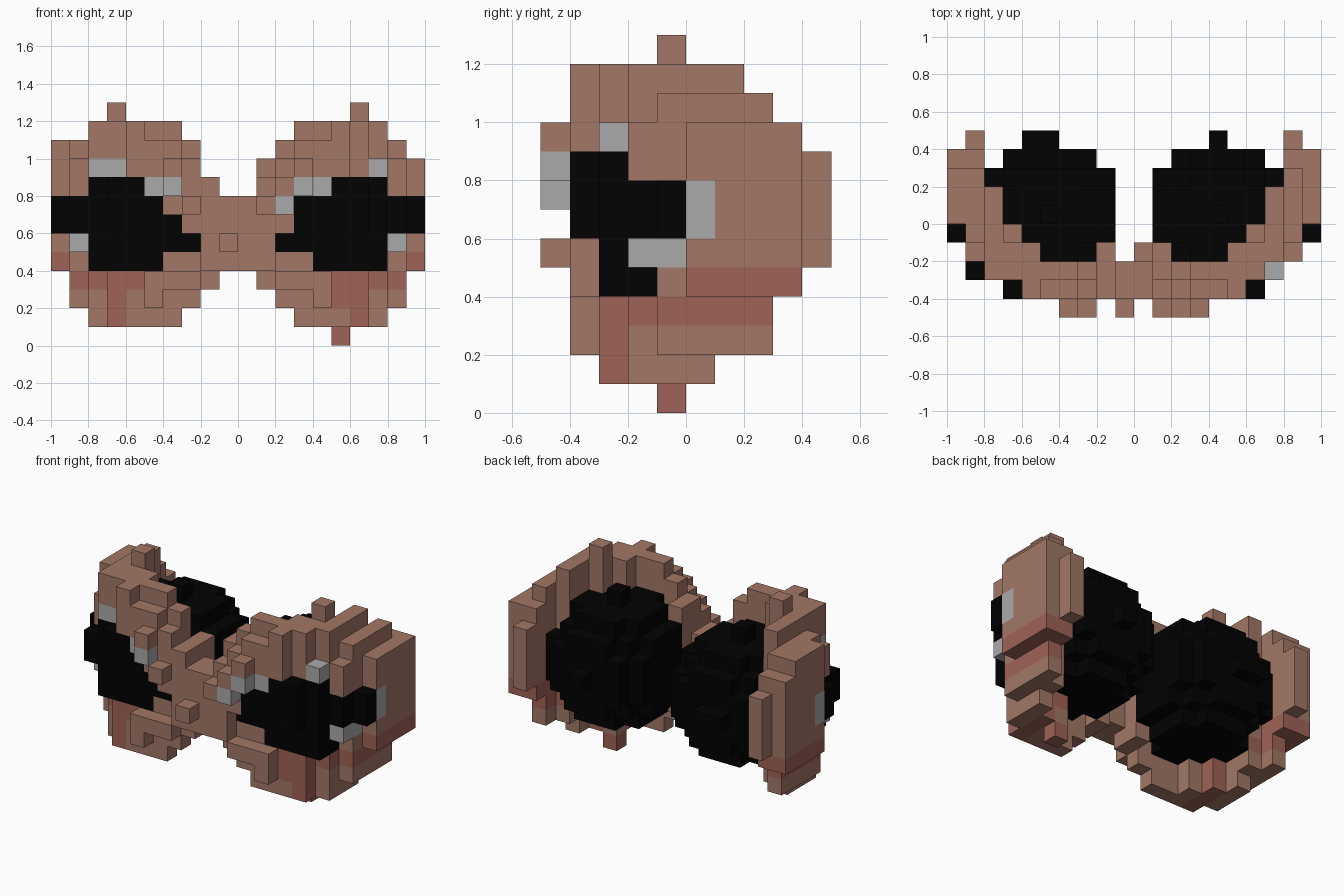
import bpy, bmesh
from mathutils import Vector

cube = bpy.data.objects.get("Cube")
if cube:
    bpy.data.objects.remove(cube, do_unlink=True)

S = 0.1  # size of one block


def material(name, rgb):
    m = bpy.data.materials.new(name)
    m.use_nodes = True
    m.diffuse_color = (*rgb, 1)
    bsdf = m.node_tree.nodes["Principled BSDF"]
    bsdf.inputs["Base Color"].default_value = (*rgb, 1)
    bsdf.inputs["Roughness"].default_value = 0.9
    return m


SKIN, RED, GREY, BLACK = range(4)
MATS = [material("skin", (0.36, 0.185, 0.133)),
        material("red_skin", (0.345, 0.122, 0.092)),
        material("grey", (0.40, 0.40, 0.40)),
        material("black", (0.0005, 0.0005, 0.0005))]


def build_blocks(name, cells):
    """Mesh of the exposed faces of a dict {(x, y, z): material}."""
    bm = bmesh.new()
    verts = {}

    def vert(p):
        key = tuple(p)
        if key not in verts:
            verts[key] = bm.verts.new(Vector(key) * S)
        return verts[key]

    for cell, mat in cells.items():
        for axis in range(3):
            for side in (0, 1):
                step = [0, 0, 0]
                step[axis] = 1 if side else -1
                if tuple(a + b for a, b in zip(cell, step)) in cells:
                    continue
                u, v = (axis + 1) % 3, (axis + 2) % 3
                corners = []
                for a, b in ((0, 0), (1, 0), (1, 1), (0, 1)):
                    p = list(cell)
                    p[axis] += side
                    p[u] += a
                    p[v] += b
                    corners.append(vert(p))
                if not side:
                    corners.reverse()
                bm.faces.new(corners).material_index = mat
    me = bpy.data.meshes.new(name)
    bm.to_mesh(me)
    bm.free()
    for m in MATS:
        me.materials.append(m)
    ob = bpy.data.objects.new(name, me)
    bpy.context.collection.objects.link(ob)
    return ob


# Mask footprint by column k, counted outward from the middle: y start, y end, z low, z high
COLUMNS = [(-4, -2, 4, 8), (-4, -1, 3, 10), (-4, -2, 2, 11), (-4, -2, 1, 12),
           (-4, -2, 1, 12), (-4, -1, 1, 12), (-4, 0, 1, 12), (-3, 2, 1, 12),
           (-2, 5, 2, 11), (-1, 4, 4, 10)]
# Height limits by depth, and for single front columns
DEPTH = {-4: (2, 12), 1: (2, 12), 2: (2, 11), 3: (4, 10), 4: (5, 9)}
SINGLE = {(1, -4): (4, 9), (2, -4): (3, 10), (3, -4): (3, 11), (4, -4): (2, 11),
          (5, -4): (6, 12), (6, -4): (6, 9), (7, -3): (4, 12), (8, -2): (5, 10),
          (9, -1): (6, 8)}

# Painted eye patches: black column range by height, and grey glints (k, z)
PATCH = {1: {4: (4, 8), 5: (2, 8), 6: (3, 10), 7: (3, 10), 8: (5, 8)},
         -1: {4: (4, 8), 5: (2, 8), 6: (3, 10), 7: (4, 10), 8: (5, 8)}}
GLINTS = {1: {(3, 8), (4, 8), (2, 7), (7, 9), (8, 5)},
          -1: {(3, 8), (4, 8), (6, 9), (7, 9), (8, 5)}}
# Extra blocks (k, y, z): bumps on the front, tip on top, drip under one eye
EXTRAS = {1: [(3, -5, 8), (2, -5, 7), (1, -5, 7), (2, -5, 8), (3, -5, 9), (6, -1, 12),
              (0, -2, 5), (0, -2, 6), (5, -1, 0), (5, -1, 1), (5, -1, 2)],
          -1: [(3, -5, 8), (2, -5, 7), (3, -5, 9), (0, -5, 5), (6, -1, 12),
               (8, -3, 6), (8, -3, 7)]}


def colour(side, k, y, z):
    if y < 0:
        if (k, z) in GLINTS[side]:
            return GREY
        lo, hi = PATCH[side].get(z, (0, 0))
        if lo <= k < hi:
            return BLACK
    if k == 9 and y == 0 and z in (6, 7):
        return GREY
    if (z == 3 and k >= 5) or (z == 4 and k >= 8 and y >= 0):
        return RED
    if z < 3 and (k == 6 or (k == 5 and side > 0 and z != 1)) and y < 0:
        return RED
    return SKIN


# Curved mask around both eyes
mask = {}
for side in (1, -1):
    def put(k, y, z):
        mask[(k if side > 0 else -k - 1, y, z)] = colour(side, k, y, z)

    for k, (y0, y1, z0, z1) in enumerate(COLUMNS):
        if side < 0:
            z1 += {1: -1, 9: 1}.get(k, 0)
        for y in range(y0, y1):
            lo, hi = DEPTH.get(y, (1, 12))
            a, b = SINGLE.get((k, y), (0, 13))
            if side > 0 and (k, y) == (7, -3):
                b = 10
            for z in range(max(z0, lo, a), min(z1, hi, b)):
                # the lower half of each eye is set back by one block
                if not (y == -4 and k > 1 and z in (4, 5)):
                    put(k, y, z)
    for block in EXTRAS[side]:
        put(*block)
build_blocks("face_mask", mask)

# Round eyeballs behind the mask, each with a small tip on top and at the back
for side, name in ((1, "left_eyeball"), (-1, "right_eyeball")):
    tips = [(0, 0, 4), (0, 4, 0)] + ([(1, 4, 0)] if side < 0 else [])
    span = range(-3, 4)
    cells = [(i, j, h) for i in span for j in span for h in span
             if i * i + j * j + h * h <= 14]
    ball = {}
    for i, j, h in cells + tips:
        k = 4 + i
        cell = (k if side > 0 else -k - 1, j, 6 + h)
        if cell not in mask:
            ball[cell] = BLACK
    build_blocks(name, ball)
